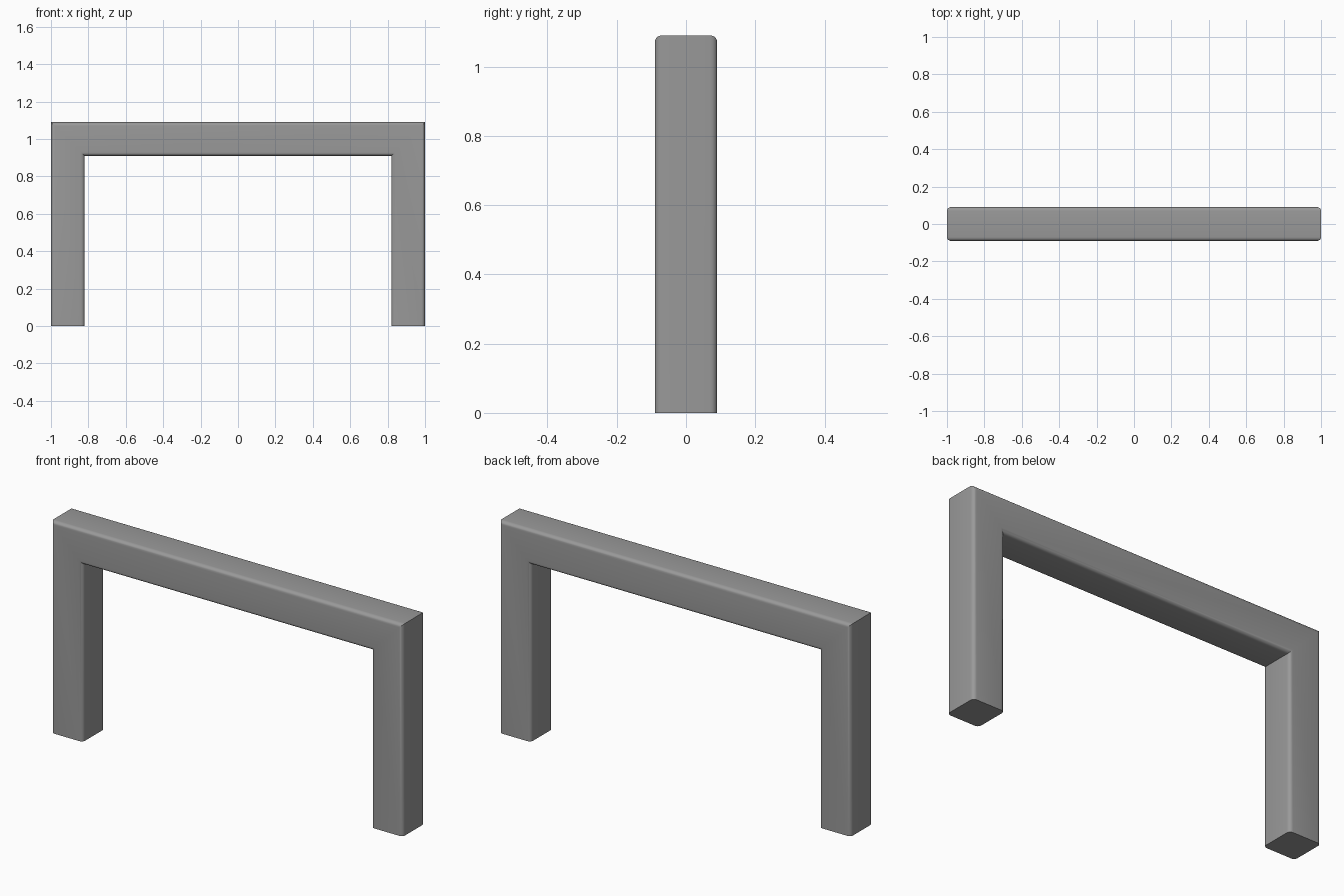
import bpy, bmesh, math

if "Cube" in bpy.data.objects:
    bpy.data.objects.remove(bpy.data.objects["Cube"], do_unlink=True)

WIDTH, HEIGHT, BAR, RADIUS, STEPS = 2.0, 1.09, 0.18, 0.02, 5

grey = bpy.data.materials.new("plain grey")
grey.use_nodes = True
colour = (0.32, 0.32, 0.32, 1)
grey.diffuse_color = colour
grey.node_tree.nodes["Principled BSDF"].inputs["Base Color"].default_value = colour


def rounded_square(size, radius, steps):
    """Points of a square section with rounded corners."""
    inner = size / 2 - radius
    points = []
    for corner, (sx, sy) in enumerate(((1, 1), (-1, 1), (-1, -1), (1, -1))):
        for i in range(steps + 1):
            a = math.pi / 2 * (corner + i / steps)
            points.append((sx * inner + radius * math.cos(a),
                           sy * inner + radius * math.sin(a)))
    return points


# Square bar swept up, across and down with mitred corners
section = rounded_square(BAR, RADIUS, STEPS)
x, z = (WIDTH - BAR) / 2, HEIGHT - BAR / 2
path = ((-x, 0, -1, 0), (-x, z, -1, 1), (x, z, 1, 1), (x, 0, 1, 0))

bm = bmesh.new()
rings = [[bm.verts.new((px + u * dx, v, pz + u * dz)) for u, v in section]
         for px, pz, dx, dz in path]
n = len(section)
for a, b in zip(rings, rings[1:]):
    for i in range(n):
        j = (i + 1) % n
        bm.faces.new((a[i], a[j], b[j], b[i]))

# Flat feet
bm.faces.new(rings[0])
bm.faces.new(rings[-1])
bmesh.ops.recalc_face_normals(bm, faces=bm.faces)

mesh = bpy.data.meshes.new("arch_frame")
bm.to_mesh(mesh)
bm.free()
mesh.materials.append(grey)
frame = bpy.data.objects.new("arch_frame", mesh)
bpy.context.collection.objects.link(frame)
bpy.context.view_layer.objects.active = frame
frame.select_set(True)
bpy.ops.object.shade_smooth_by_angle(angle=math.radians(30))
